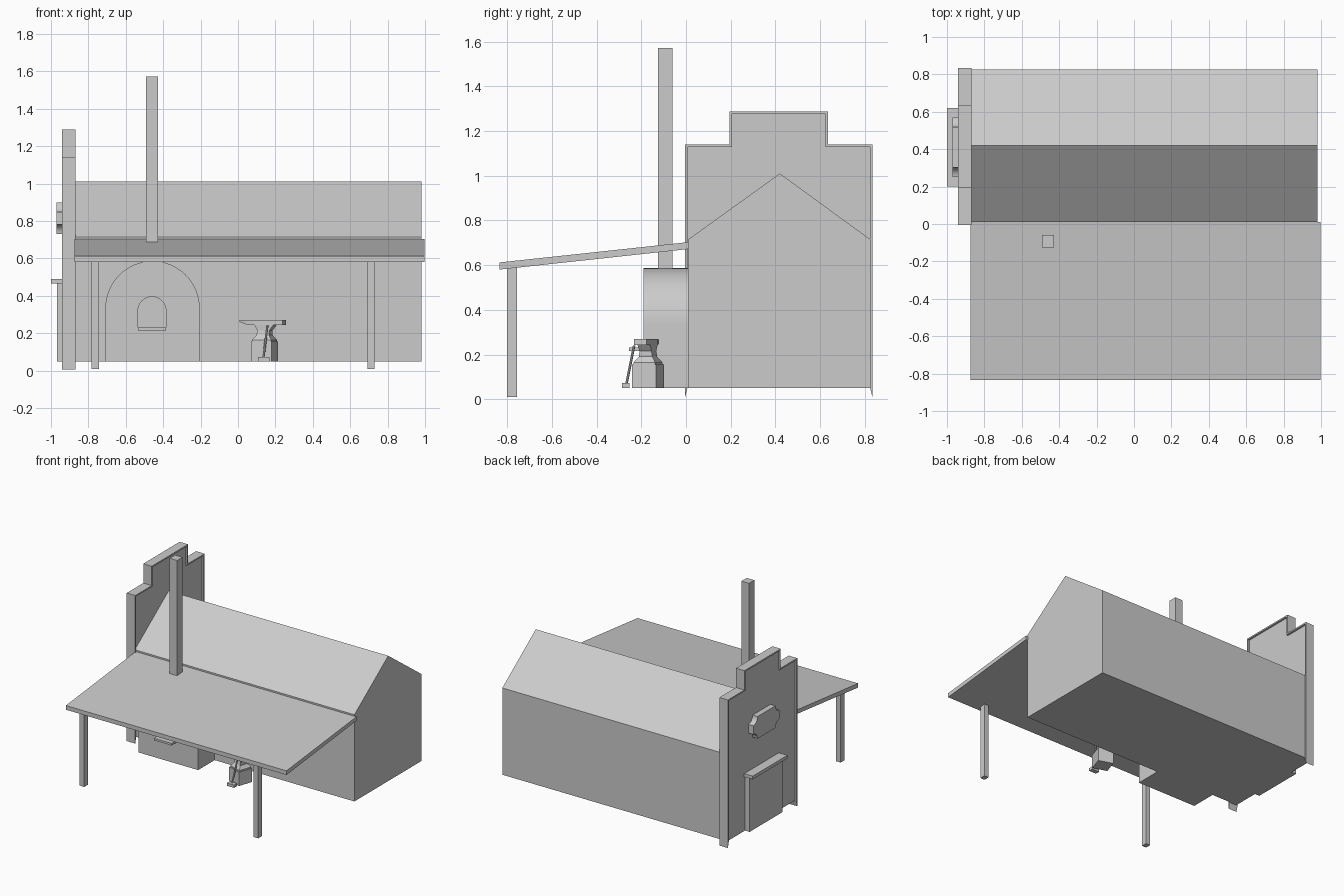
import bpy, bmesh, math
from mathutils import Vector, Matrix

if "Cube" in bpy.data.objects:
    bpy.data.objects.remove(bpy.data.objects["Cube"])

grey = bpy.data.materials.new("plain_grey")
grey.diffuse_color = (0.6, 0.6, 0.6, 1)
grey.use_nodes = True
grey.node_tree.nodes["Principled BSDF"].inputs["Base Color"].default_value = grey.diffuse_color


def finish(name, bm, matrix=None):
    bmesh.ops.recalc_face_normals(bm, faces=bm.faces)
    if matrix:
        bm.transform(matrix)
    mesh = bpy.data.meshes.new(name)
    bm.to_mesh(mesh)
    bm.free()
    mesh.materials.append(grey)
    obj = bpy.data.objects.new(name, mesh)
    bpy.context.collection.objects.link(obj)
    return obj


def prism(name, pts, axis, lo, hi, matrix=None):
    """Extrude a 2D outline along x (yz outline), y (xz outline) or z (xy outline)."""
    place = {"x": lambda a, b, c: (c, a, b),
             "y": lambda a, b, c: (a, c, b),
             "z": lambda a, b, c: (a, b, c)}[axis]
    bm = bmesh.new()
    face = bm.faces.new([bm.verts.new(place(a, b, lo)) for a, b in pts])
    ext = bmesh.ops.extrude_face_region(bm, geom=[face])
    verts = [g for g in ext["geom"] if isinstance(g, bmesh.types.BMVert)]
    bmesh.ops.translate(bm, verts=verts, vec=Vector(place(0, 0, hi - lo)))
    return finish(name, bm, matrix)


def box(name, x, y, z, matrix=None):
    pts = [(x[0], y[0]), (x[1], y[0]), (x[1], y[1]), (x[0], y[1])]
    return prism(name, pts, "z", z[0], z[1], matrix)


def loft(name, rings, matrix=None):
    """Skin rings of equal point count and cap both ends."""
    bm = bmesh.new()
    loops = [[bm.verts.new(p) for p in ring] for ring in rings]
    n = len(loops[0])
    for a, b in zip(loops, loops[1:]):
        for i in range(n):
            bm.faces.new((a[i], a[(i + 1) % n], b[(i + 1) % n], b[i]))
    bm.faces.new(loops[0])
    bm.faces.new(loops[-1])
    return finish(name, bm, matrix)


def arch(cx, r, z0, spring, steps):
    arc = [(cx + r * math.cos(math.pi * i / steps), spring + r * math.sin(math.pi * i / steps))
           for i in range(steps + 1)]
    return [(cx + r, z0)] + arc + [(cx - r, z0)]


def smooth(obj):
    bpy.ops.object.select_all(action="DESELECT")
    obj.select_set(True)
    bpy.context.view_layer.objects.active = obj
    bpy.ops.object.shade_smooth_by_angle(angle=math.radians(30))


# Gabled main building
prism("main_building", [(0.01, 0.05), (0.825, 0.05), (0.825, 0.715), (0.42, 1.01), (0.01, 0.715)],
      "x", -0.89, 0.98)


# Stepped end wall: recessed panel inside a thin deep trim
def steps(inset, base):
    half = [(0.42 - inset, base), (0.42 - inset, 1.14 - inset),
            (0.22 - inset, 1.14 - inset), (0.22 - inset, 1.288 - inset)]
    left = [(0.415 - a, z) for a, z in half]
    right = [(0.415 + a, z) for a, z in reversed(half)]
    return left + right


outer, inner = steps(0, 0.005), steps(0.011, 0.05)
prism("stepped_wall_panel", inner, "x", -0.928, -0.882)
prism("stepped_wall_trim", outer + inner[::-1], "x", -0.94, -0.868)

# Plaque with scooped corners
corners = [((0.25, 0.73), 0), ((0.57, 0.73), 90), ((0.57, 0.90), 180), ((0.25, 0.90), 270)]
plaque = []
for (y, z), start in corners:
    for i in range(7):
        a = math.radians(start + 90 - 15 * i)
        plaque.append((y + 0.052 * math.cos(a), z + 0.052 * math.sin(a)))
smooth(prism("wall_plaque", plaque, "x", -0.97, -0.92))

# Low bin with ledge on the end wall
box("wall_bin", (-0.967, -0.92), (0.21, 0.61), (0.05, 0.47))
box("wall_bin_ledge", (-1.0, -0.92), (0.2, 0.62), (0.465, 0.49))

# Lean-to roof and its posts
prism("awning_roof", [(-0.835, 0.58), (0.012, 0.672), (0.012, 0.703), (-0.835, 0.612)],
      "x", -0.875, 0.996)
for side, x in (("left", -0.763), ("right", 0.712)):
    box("awning_post_" + side, (x - 0.019, x + 0.019), (-0.80, -0.756), (0.01, 0.595))

# Arched forge with a hollow mouth, sill and chimney
forge = prism("forge", arch(-0.457, 0.252, 0.05, 0.334, 24), "y", -0.19, 0.012)
mouth = prism("forge_mouth_cutter", arch(-0.46, 0.075, 0.23, 0.32, 16), "y", -0.25, -0.08)
mouth.hide_render = True
mouth.hide_set(True)
cut = forge.modifiers.new("mouth", "BOOLEAN")
cut.operation = "DIFFERENCE"
cut.solver = "EXACT"
cut.object = mouth
smooth(forge)
box("forge_sill", (-0.535, -0.385), (-0.255, -0.185), (0.215, 0.231))
box("chimney", (-0.492, -0.428), (-0.125, -0.06), (0.56, 1.572))

# Anvil on a block, turned slightly
turn = Matrix.Translation((0.142, -0.17, 0)) @ Matrix.Rotation(math.radians(-18), 4, "Z")


def rect(x0, x1, hy, z):
    return [(x0, -hy, z), (x1, -hy, z), (x1, hy, z), (x0, hy, z)]


box("anvil_block", (-0.057, 0.057), (-0.057, 0.057), (0.05, 0.155), turn)
loft("anvil_body", [rect(-a, b, h, z) for a, b, h, z in (
    (0.053, 0.053, 0.05, 0.155), (0.053, 0.053, 0.05, 0.165), (0.035, 0.035, 0.032, 0.19),
    (0.032, 0.036, 0.028, 0.215), (0.048, 0.06, 0.03, 0.245))], turn)
box("anvil_face", (-0.05, 0.112), (-0.03, 0.03), (0.243, 0.27), turn)
loft("anvil_horn", [[(x, -h, z), (x, h, z), (x, h, 0.268), (x, -h, 0.268)] for x, h, z in (
    (-0.05, 0.028, 0.243), (-0.10, 0.02, 0.248), (-0.142, 0.004, 0.262))], turn)

# Hammer leaning on the anvil
foot, top = Vector((0.135, -0.268, 0.06)), Vector((0.157, -0.232, 0.24))
axis = top - foot
lean = Matrix.Translation(foot) @ axis.to_track_quat("Z", "Y").to_matrix().to_4x4()
bm = bmesh.new()
bmesh.ops.create_cone(bm, cap_ends=True, segments=8, radius1=0.006, radius2=0.006, depth=axis.length)
bmesh.ops.translate(bm, verts=bm.verts, vec=(0, 0, axis.length / 2))
finish("hammer_handle", bm, lean)
box("hammer_head", (0.107, 0.168), (-0.287, -0.253), (0.05, 0.072))
